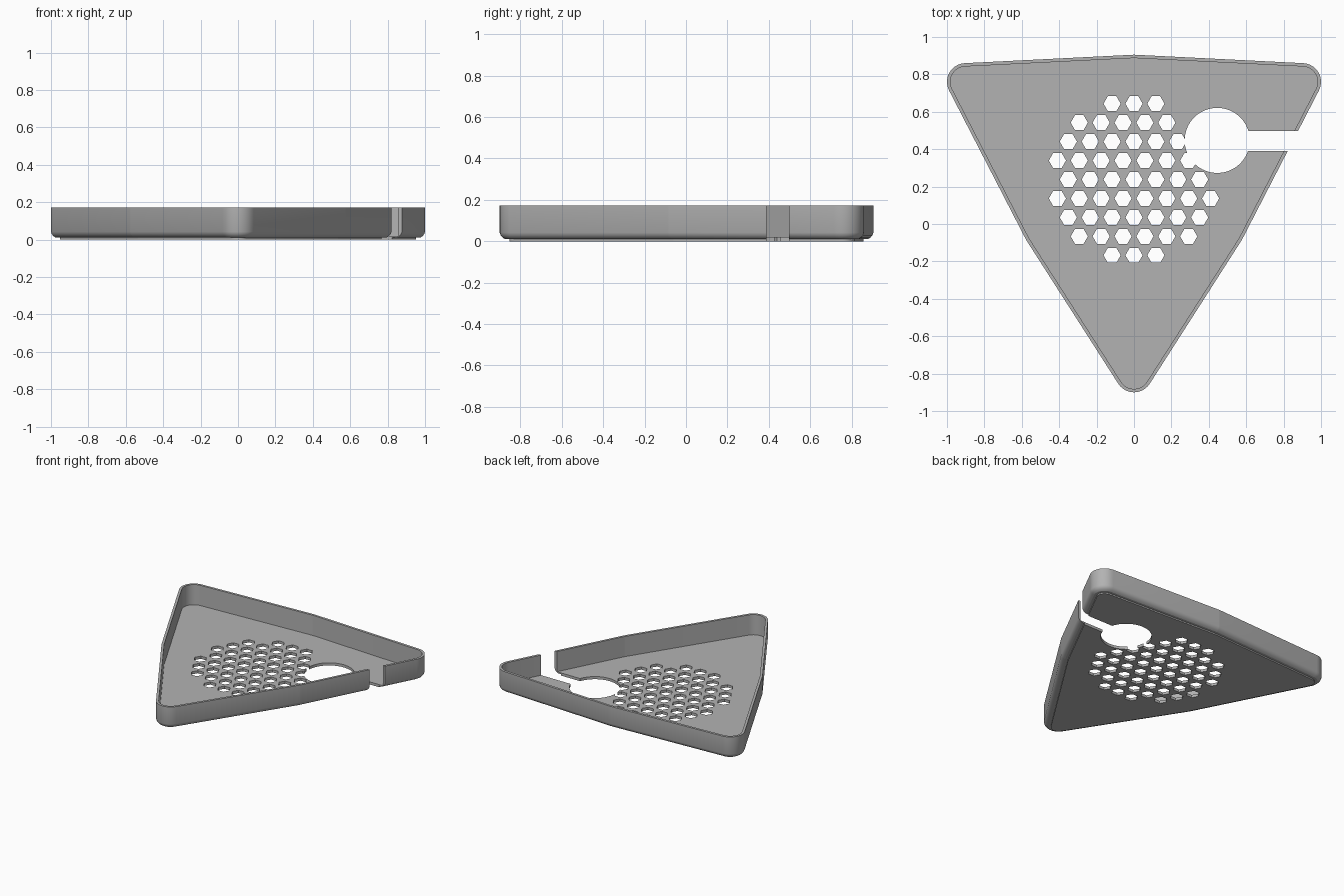
import bpy, bmesh, math
from mathutils import Vector

cube = bpy.data.objects.get("Cube")
if cube:
    bpy.data.objects.remove(cube, do_unlink=True)

grey = bpy.data.materials.new("plain grey")
grey.use_nodes = True
colour = (0.45, 0.45, 0.45, 1)
grey.diffuse_color = colour
grey.node_tree.nodes["Principled BSDF"].inputs["Base Color"].default_value = colour

# Corner centres of the outline, anticlockwise from the front tip
CENTRES = [Vector(p) for p in [(0, -.8), (.49, -.035), (.9, .76),
                               (0, .805), (-.9, .76), (-.49, -.035)]]


def outline(radius, steps=10):
    """Rounded outline: the centre polygon grown by a radius."""
    points = []
    for i, c in enumerate(CENTRES):
        before, after = c - CENTRES[i - 1], CENTRES[(i + 1) % len(CENTRES)] - c
        start = math.atan2(-before.x, before.y)
        start = math.atan2(before.y, before.x) - math.pi / 2
        turn = (math.atan2(after.y, after.x) - math.atan2(before.y, before.x)) % math.tau
        for k in range(steps + 1):
            a = start + turn * k / steps
            points.append((c.x + radius * math.cos(a), c.y + radius * math.sin(a)))
    return points


def make_object(name, bm):
    bmesh.ops.recalc_face_normals(bm, faces=bm.faces)
    mesh = bpy.data.meshes.new(name)
    bm.to_mesh(mesh)
    bm.free()
    mesh.materials.append(grey)
    obj = bpy.data.objects.new(name, mesh)
    bpy.context.collection.objects.link(obj)
    return obj


def add_prism(bm, points, low=-.1, high=.3):
    rings = [[bm.verts.new((x, y, z)) for x, y in points] for z in (low, high)]
    bm.faces.new(rings[0][::-1])
    bm.faces.new(rings[1])
    n = len(points)
    for i in range(n):
        j = (i + 1) % n
        bm.faces.new((rings[0][i], rings[0][j], rings[1][j], rings[1][i]))


def circle(x, y, radius, sides):
    return [(x + radius * math.cos(math.tau * k / sides),
             y + radius * math.sin(math.tau * k / sides)) for k in range(sides)]


# Tray shell: underside, rounded lower edge, wall, rim, inner wall, floor
PROFILE = [(.053, 0), (.053, .01), (.073, .01), (.085, .017), (.095, .028),
           (.1, .042), (.1, .172), (.082, .172), (.082, .02)]
bm = bmesh.new()
rings = [[bm.verts.new((x, y, z)) for x, y in outline(r)] for r, z in PROFILE]
bm.faces.new(rings[0][::-1])
bm.faces.new(rings[-1])
for lower, upper in zip(rings, rings[1:]):
    for i in range(len(lower)):
        j = (i + 1) % len(lower)
        bm.faces.new((lower[i], lower[j], upper[j], upper[i]))
tray = make_object("tray", bm)

# Hexagonal drain holes in a round patch, leaving out those inside the cable hole
HOLE = Vector((.445, .447))
PITCH, MIDDLE = .117, .238
bm = bmesh.new()
for row in range(-4, 5):
    for col in range(-5, 6):
        x = (col + .5 * (row % 2)) * PITCH
        y = row * PITCH * math.sqrt(3) / 2
        near_hole = (Vector((x, y + MIDDLE)) - HOLE).length < .185
        if math.hypot(x, y) < .44 and not near_hole:
            add_prism(bm, circle(x, y + MIDDLE, .046, 6))
cutters = [make_object("drain_hole_cutter", bm)]

# Cable hole and the slot leading out through the wall
bm = bmesh.new()
add_prism(bm, circle(HOLE.x, HOLE.y, .174, 64))
cutters.append(make_object("cable_hole_cutter", bm))
bm = bmesh.new()
add_prism(bm, [(HOLE.x, .389), (1.2, .389), (1.2, .497), (HOLE.x, .497)], -.12, .32)
cutters.append(make_object("cable_slot_cutter", bm))

bpy.ops.object.select_all(action='DESELECT')
bpy.context.view_layer.objects.active = tray
tray.select_set(True)
for cutter in cutters:
    cutter.hide_render = True
    mod = tray.modifiers.new(cutter.name, 'BOOLEAN')
    mod.operation, mod.solver, mod.object = 'DIFFERENCE', 'EXACT', cutter
    bpy.ops.object.modifier_apply(modifier=mod.name)
    bpy.data.objects.remove(cutter, do_unlink=True)

bpy.ops.object.shade_smooth_by_angle(angle=math.radians(25))
